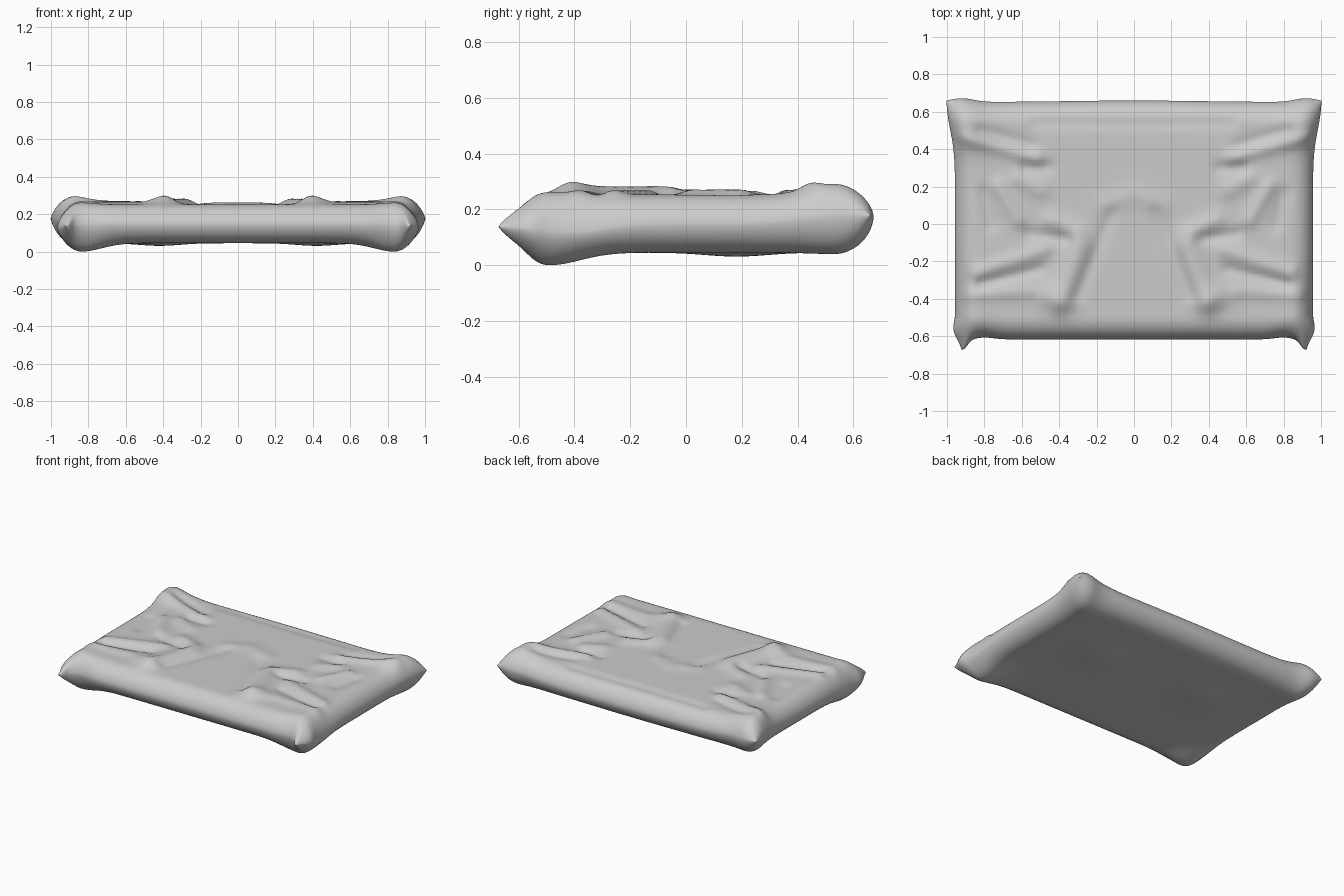
import bpy, bmesh, math

cube = bpy.data.objects.get("Cube")
if cube:
    bpy.data.objects.remove(cube, do_unlink=True)

fabric = bpy.data.materials.new("light grey fabric")
fabric.use_nodes = True
grey = (0.6, 0.6, 0.6, 1)
fabric.diffuse_color = grey
fabric.node_tree.nodes["Principled BSDF"].inputs["Base Color"].default_value = grey

HALF_X, FRONT, BACK = 0.957, -0.617, 0.652

# Folds on one half of the top: start x, y, end x, y, width, height
FOLDS = [
    (0.29, -0.12, 0.39, -0.40, 0.06, 0.030),
    (0.12, 0.06, 0.30, -0.38, 0.03, -0.012),
    (0.40, -0.42, 0.46, -0.38, 0.06, 0.018),
    (0.30, -0.04, 0.44, 0.02, 0.04, 0.018),
    (0.36, -0.08, 0.56, -0.05, 0.025, -0.014),
    (0.48, -0.14, 0.84, -0.26, 0.035, 0.016),
    (0.50, -0.24, 0.82, -0.32, 0.025, -0.014),
    (0.56, -0.36, 0.88, -0.38, 0.035, 0.012),
    (0.62, 0.02, 0.72, 0.20, 0.035, 0.018),
    (0.76, 0.00, 0.80, 0.16, 0.035, -0.012),
    (0.50, 0.18, 0.62, 0.24, 0.04, 0.014),
    (0.46, 0.30, 0.58, 0.30, 0.03, -0.014),
    (0.52, 0.35, 0.90, 0.46, 0.035, 0.018),
    (0.56, 0.42, 0.80, 0.50, 0.03, -0.010),
    (0.00, 0.53, 0.52, 0.54, 0.03, -0.008),
    (0.00, 0.16, 0.14, 0.10, 0.05, 0.010),
]


def bump(x, y, cx, cy, width):
    return math.exp(-((x - cx) ** 2 + (y - cy) ** 2) / (2 * width * width))


def fold(x, y, x0, y0, x1, y1, width, height):
    """Soft ridge or groove along a short line."""
    dx, dy = x1 - x0, y1 - y0
    t = ((x - x0) * dx + (y - y0) * dy) / (dx * dx + dy * dy)
    t = min(1, max(0, t))
    return height * bump(x, y, x0 + t * dx, y0 + t * dy, width * 0.8)


def rounded(distance, width):
    """Rise from the seam to the full thickness."""
    t = min(1, max(0, distance / width))
    return (1 - (1 - t) ** 2.3) ** 0.58


def cushion_point(u, v, top):
    x = HALF_X * math.sin(u * math.pi / 2)
    y = (BACK + FRONT) / 2 + (BACK - FRONT) / 2 * math.sin(v * math.pi / 2)
    side, ax = math.copysign(1, x), abs(x)
    fill = rounded(HALF_X - ax, 0.13) * rounded(min(BACK - y, y - FRONT), 0.13)

    # Seam height, lifted at the back corners and dipping at the front ones
    seam = 0.145 + 0.032 * bump(ax, y, HALF_X, 0.60, 0.17)
    seam -= 0.030 * bump(ax, y, HALF_X, -0.42, 0.12)
    if top:
        z = 0.252 + sum(fold(ax, y, *f) for f in FOLDS)
        z += 0.045 * bump(ax, y, 0.90, 0.54, 0.10)
        z += 0.010 * bump(ax, y, 0.86, -0.48, 0.08)
    else:
        z = 0.044 - 0.045 * bump(ax, y, 0.84, -0.49, 0.11)
        z -= 0.014 * bump(ax, y, 0.42, 0.18, 0.11)
        z -= 0.006 * bump(ax, y, 0.88, 0.54, 0.09)
    z = seam + (z - seam) * fill

    # Pulled-out corners and pinched front ears
    back_pull = bump(ax, y, HALF_X, BACK, 0.14)
    ear = bump(ax, y, HALF_X, FRONT, 0.045)
    ax += 0.045 * back_pull - 0.035 * ear
    ax += 0.022 * bump(ax, y, HALF_X, -0.56, 0.03)
    y += 0.020 * bump(ax, y, 0.92, BACK, 0.06) - 0.055 * ear
    y += 0.008 * math.exp(-(ax / 0.5) ** 2) * max(0, y) / BACK
    y += 0.010 * bump(ax, y, 0.80, FRONT, 0.05)
    return side * ax, y, z


# Upper and lower cloth panels, joined along the seam
bm = bmesh.new()
for top in (True, False):
    made = bmesh.ops.create_grid(bm, x_segments=130, y_segments=90, size=1)
    panel = made["verts"]
    for vert in panel:
        vert.co = cushion_point(vert.co.x, vert.co.y, top)
    if not top:
        faces = {face for vert in panel for face in vert.link_faces}
        bmesh.ops.reverse_faces(bm, faces=list(faces))
edge_verts = [v for v in bm.verts if v.is_boundary]
bmesh.ops.remove_doubles(bm, verts=edge_verts, dist=0.0001)
bmesh.ops.recalc_face_normals(bm, faces=bm.faces)

# Rest the lowest point on the ground
lowest = min(v.co.z for v in bm.verts)
for vert in bm.verts:
    vert.co.z -= lowest

mesh = bpy.data.meshes.new("cushion")
bm.to_mesh(mesh)
bm.free()
mesh.materials.append(fabric)
cushion = bpy.data.objects.new("cushion", mesh)
bpy.context.collection.objects.link(cushion)
bpy.context.view_layer.objects.active = cushion
cushion.select_set(True)
bpy.ops.object.shade_smooth_by_angle(angle=math.radians(60))
